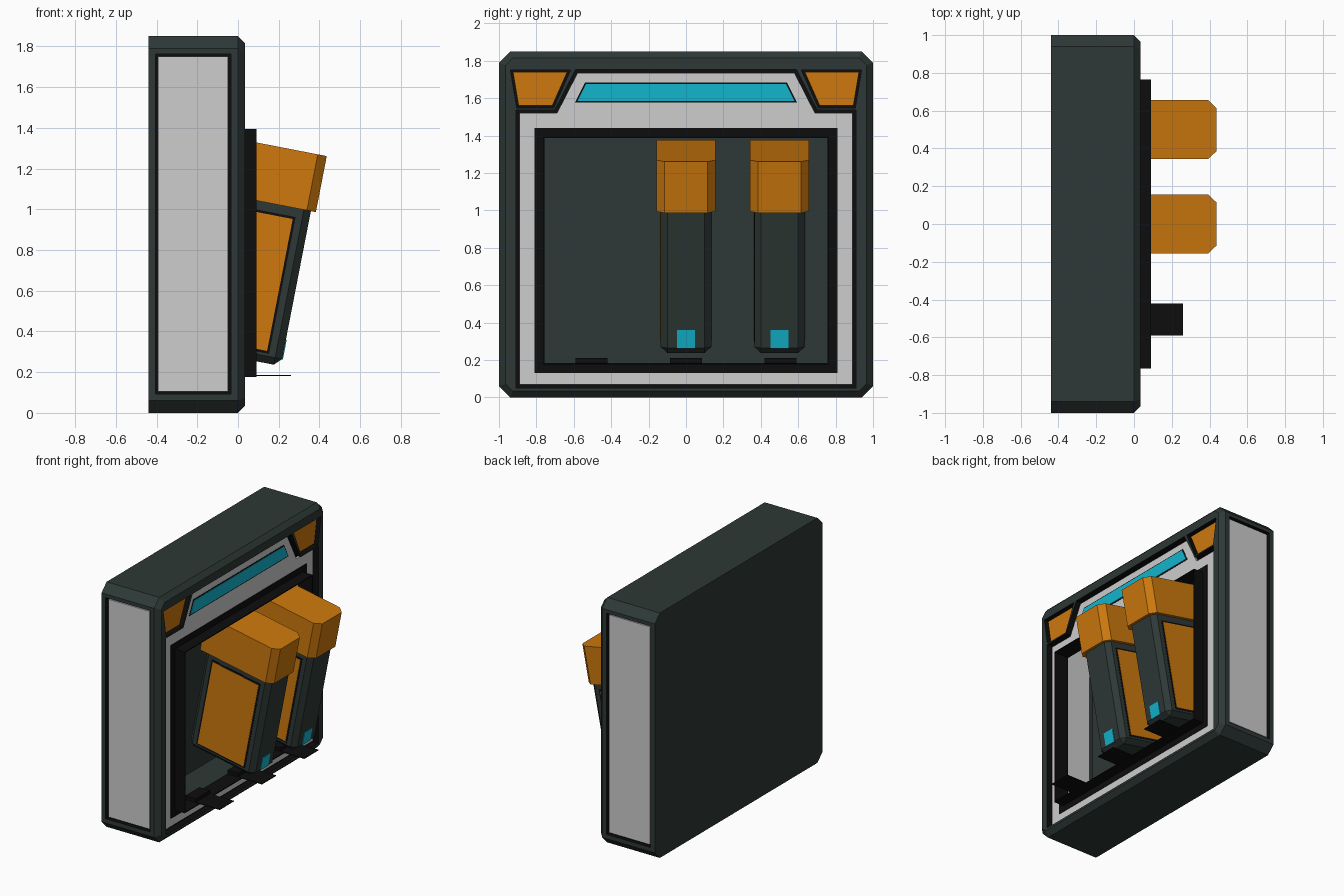
import bpy
import bmesh
from math import radians
from mathutils import Matrix, Vector

cube = bpy.data.objects.get("Cube")
if cube:
    bpy.data.objects.remove(cube, do_unlink=True)


def material(name, r, g, b):
    m = bpy.data.materials.new(name)
    m.use_nodes = True
    m.diffuse_color = (r, g, b, 1)
    m.node_tree.nodes["Principled BSDF"].inputs["Base Color"].default_value = (r, g, b, 1)
    return m


DARK = material("dark slate", 0.027, 0.04, 0.037)
BLACK = material("black", 0.004, 0.004, 0.004)
LIGHT = material("light grey", 0.61, 0.61, 0.61)
ORANGE = material("orange", 0.61, 0.19, 0.004)
CYAN = material("cyan", 0.006, 0.46, 0.61)

# How a flat outline maps into space for each extrusion axis
PLACE = {
    "x": lambda p, d: (d, p[0], p[1]),
    "y": lambda p, d: (p[0], d, p[1]),
    "z": lambda p, d: (p[0], p[1], d),
}


def loft(name, rings, mat, axis="x"):
    """Closed solid through (outline, depth) rings."""
    bm = bmesh.new()
    loops = [[bm.verts.new(PLACE[axis](p, d)) for p in pts] for pts, d in rings]
    n = len(loops[0])
    for a, b in zip(loops, loops[1:]):
        for i in range(n):
            j = (i + 1) % n
            bm.faces.new((a[i], a[j], b[j], b[i]))
    bm.faces.new(loops[0])
    bm.faces.new(loops[-1])
    bmesh.ops.recalc_face_normals(bm, faces=bm.faces)
    mesh = bpy.data.meshes.new(name)
    bm.to_mesh(mesh)
    bm.free()
    mesh.materials.append(mat)
    obj = bpy.data.objects.new(name, mesh)
    bpy.context.scene.collection.objects.link(obj)
    return obj


def prism(name, pts, a, b, mat, axis="x"):
    return loft(name, [(pts, a), (pts, b)], mat, axis)


def rect(a0, a1, b0, b1):
    return [(a0, b0), (a1, b0), (a1, b1), (a0, b1)]


def grow(pts, dist):
    """Offset an outline outwards with mitred corners."""
    v = [Vector(p) for p in pts]
    n = len(v)
    area = sum(v[i].x * v[(i + 1) % n].y - v[(i + 1) % n].x * v[i].y for i in range(n))
    side = 1 if area > 0 else -1
    out = []
    for i in range(n):
        e1 = (v[i] - v[i - 1]).normalized()
        e2 = (v[(i + 1) % n] - v[i]).normalized()
        n1 = Vector((e1.y, -e1.x)) * side
        n2 = Vector((e2.y, -e2.x)) * side
        out.append(tuple(v[i] + (n1 + n2) * dist / (1 + n1.dot(n2))))
    return out


def apply_modifier(obj, mod):
    bpy.context.view_layer.objects.active = obj
    bpy.ops.object.modifier_apply(modifier=mod.name)


def cut(obj, cutter):
    mod = obj.modifiers.new("cut", "BOOLEAN")
    mod.operation = "DIFFERENCE"
    mod.solver = "EXACT"
    mod.material_mode = "TRANSFER"
    mod.object = cutter
    apply_modifier(obj, mod)
    bpy.data.objects.remove(cutter, do_unlink=True)


def frame(name, outer, inner, a, b, mat):
    obj = prism(name, outer, a, b, mat)
    cut(obj, prism("cutter", inner, a - 0.1, b + 0.1, mat))
    return obj


# Outlines on the main face, as (y, z)
TOP = 1.85
half = [(0.94, 0), (1, 0.06), (1, TOP - 0.06), (0.94, TOP)]
shell_outline = half + [(-y, z) for y, z in reversed(half)]
half = [(0.89, 0.07), (0.89, 1.52), (0.69, 1.52), (0.58, 1.735)]
panel_outline = half + [(-y, z) for y, z in reversed(half)]
corner_outline = [(0.895, 1.56), (0.925, 1.74), (0.635, 1.74), (0.715, 1.56)]
bar_outline = [(-0.58, 1.585), (0.58, 1.585), (0.535, 1.675), (-0.535, 1.675)]
opening = rect(-0.76, 0.76, 0.18, 1.39)
surround = grow(opening, 0.05)
side_outline = rect(-0.392, -0.048, 0.105, 1.75)

# Hollow case with a bevelled front rim
case = loft("case", [(shell_outline, -0.44), (shell_outline, 0),
                     (grow(shell_outline, -0.035), 0.035)], DARK)
cut(case, prism("cutter", grow(shell_outline, -0.04), -0.425, -0.03, DARK))
cut(case, prism("cutter", grow(panel_outline, 0.018), -0.012, 0.1, BLACK))
cut(case, prism("cutter", opening, -0.1, 0.1, BLACK))

# Front panel, opening surround and thin collar
frame("front_panel", panel_outline, surround, -0.012, 0.005, LIGHT)
frame("opening_surround", surround, opening, -0.03, 0.008, BLACK)
frame("opening_collar", grow(opening, 0.004), grow(opening, -0.003), -0.03, 0.09, BLACK)

# Light bar
prism("light_bar_border", grow(bar_outline, 0.008), 0.004, 0.007, BLACK)
prism("light_bar", bar_outline, 0.005, 0.01, CYAN)

# Corner lamps and side panels, both sides
for s, word in ((1, "left"), (-1, "right")):
    corner = [(s * y, z) for y, z in corner_outline]
    cut(case, prism("cutter", grow(corner, 0.012), -0.012, 0.1, BLACK))
    prism("corner_lamp_" + word, corner, -0.012, 0.012, ORANGE)
    cut(case, prism("cutter", grow(side_outline, 0.013), s * 0.97, s * 1.1, BLACK, "y"))
    prism("side_panel_" + word, side_outline, s * 0.97, s * 0.988, LIGHT, "y")
    prism("inner_side_panel_" + word, side_outline, s * 0.953, s * 0.962, LIGHT, "y")


def battery(number, y):
    """Leaning pack with origin at its lower front edge."""
    tag = "_" + str(number)
    parts = []
    body = prism("battery_body" + tag, rect(-0.55, 0, -0.135, 0.135), 0, 0.85, DARK, "z")
    bevel = body.modifiers.new("bevel", "BEVEL")
    bevel.width = 0.035
    bevel.segments = 1
    apply_modifier(body, bevel)
    parts.append(body)
    cap = [(-0.575, -0.157), (-0.02, -0.157), (0.025, -0.115),
           (0.025, 0.115), (-0.02, 0.157), (-0.575, 0.157)]
    parts.append(prism("battery_cap" + tag, cap, 0.775, 1.055, ORANGE, "z"))
    label = rect(-0.47, -0.08, 0.06, 0.72)
    for s, word in ((1, "_left"), (-1, "_right")):
        parts.append(prism("battery_label_border" + tag + word, grow(label, 0.012),
                           s * 0.13, s * 0.137, BLACK, "y"))
        parts.append(prism("battery_label" + tag + word, label,
                           s * 0.132, s * 0.139, ORANGE, "y"))
    parts.append(prism("battery_light" + tag, rect(-0.047, 0.047, 0.033, 0.133),
                       -0.003, 0.004, CYAN))
    pose = Matrix.Translation((0.21, y, 0.23)) @ Matrix.Rotation(radians(11), 4, "Y")
    for part in parts:
        part.data.transform(pose)


for i, y in enumerate((0, 0.5)):
    battery(i + 1, y)

# Thin bay ledges with a low stop behind each
for i, y in enumerate((-0.505, 0, 0.505)):
    span = (y - 0.085, y + 0.085)
    prism("bay_ledge_" + str(i + 1), rect(*span, 0.18, 0.185), -0.03, 0.26, BLACK)
    prism("bay_stop_" + str(i + 1), rect(*span, 0.18, 0.21), -0.03, 0.06, BLACK)
